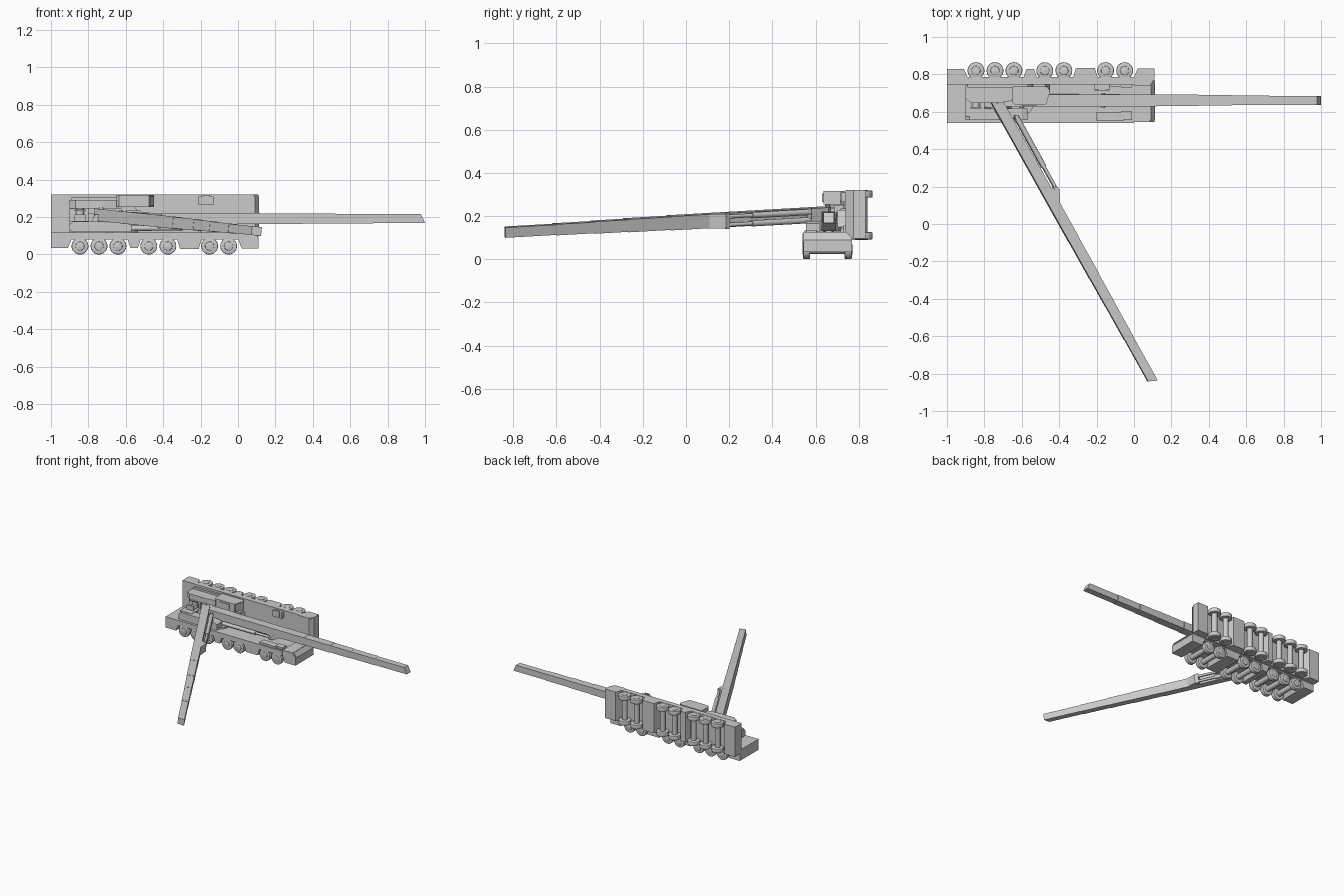
import bpy, bmesh, math
from mathutils import Matrix, Vector

if "Cube" in bpy.data.objects:
    bpy.data.objects.remove(bpy.data.objects["Cube"])

T, R = Matrix.Translation, Matrix.Rotation


def finish(bm, name, mat, smooth=False):
    bmesh.ops.recalc_face_normals(bm, faces=bm.faces)
    me = bpy.data.meshes.new(name)
    bm.to_mesh(me)
    bm.free()
    me.transform(mat)
    ob = bpy.data.objects.new(name, me)
    bpy.context.collection.objects.link(ob)
    if smooth:
        bpy.ops.object.select_all(action='DESELECT')
        ob.select_set(True)
        bpy.context.view_layer.objects.active = ob
        bpy.ops.object.shade_smooth_by_angle(angle=math.radians(35))
    return ob


def prism(name, mat, pts, y0, y1):
    """Side profile (x, z) extruded from y0 to y1."""
    bm = bmesh.new()
    f = bm.faces.new([bm.verts.new((x, y0, z)) for x, z in pts])
    ex = bmesh.ops.extrude_face_region(bm, geom=[f])
    bmesh.ops.translate(bm, vec=(0, y1 - y0, 0),
                        verts=[v for v in ex['geom'] if isinstance(v, bmesh.types.BMVert)])
    return finish(bm, name, mat)


def box(name, mat, x0, x1, y0, y1, z0, z1):
    return prism(name, mat, [(x0, z0), (x1, z0), (x1, z1), (x0, z1)], y0, y1)


def rod(name, mat, a, b, r, bevel=0, seg=24):
    a, b = Vector(a), Vector(b)
    d = b - a
    bm = bmesh.new()
    bmesh.ops.create_cone(bm, cap_ends=True, segments=seg, radius1=r, radius2=r, depth=d.length)
    if bevel:
        rim = [e for e in bm.edges if abs(e.verts[0].co.z - e.verts[1].co.z) < 1e-6]
        bmesh.ops.bevel(bm, geom=rim, offset=bevel, segments=2, affect='EDGES', profile=0.5)
    m = T((a + b) / 2) @ d.to_track_quat('Z', 'Y').to_matrix().to_4x4()
    return finish(bm, name, mat @ m, True)


def crane(tag, mat, pitch, yaw):
    n = lambda s: f"{tag}_{s}"

    # carrier body with trapezoid wheel arches
    prism(n("carrier"), mat, [
        (-1, .035), (-.91, .035), (-.89, .08), (-.59, .08), (-.575, .035), (-.535, .035),
        (-.52, .08), (-.325, .08), (-.31, .03), (-.21, .03), (-.195, .08), (0, .08),
        (0, .118), (-1, .118)], -.115, .115)
    # driver cab and windscreen
    prism(n("driver_cab"), mat, [(0, .08), (.02, .033), (.11, .033), (.11, .09),
                                 (.085, .125), (0, .125)], -.11, .115)
    prism(n("windscreen"), mat, [(.109, .094), (.113, .094), (.09, .124), (.086, .124)], -.1, .105)

    # wheels and axles
    for i, x in enumerate((-.845, -.743, -.642, -.477, -.375, -.152, -.05)):
        rod(n(f"axle_{i}"), mat, (x, -.09, .045), (x, .09, .045), .02, seg=16)
        for s, side in ((-1, "right"), (1, "left")):
            rod(n(f"wheel_{side}_{i}"), mat, (x, s * .08, .045), (x, s * .113, .045), .045, .005, 32)
            rod(n(f"hub_{side}_{i}"), mat, (x, s * .1, .045), (x, s * .116, .045), .024, .003)

    # deck equipment
    box(n("deck_locker"), mat, -.21, -.13, .06, .105, .11, .145)
    box(n("deck_locker_lid"), mat, -.19, -.15, .065, .112, .14, .152)
    prism(n("deck_step"), mat, [(-.2, .11), (-.02, .11), (-.02, .122), (-.1, .132), (-.2, .132)], -.105, -.055)
    box(n("deck_tray"), mat, -.07, -.01, -.1, -.05, .11, .135)

    # turntable and upper works
    rod(n("turntable"), mat, (-.62, 0, .11), (-.62, 0, .13), .085, seg=40)
    box(n("upper_base"), mat, -.89, -.57, -.1, .1, .12, .136)
    prism(n("engine_housing"), mat, [(-.9, .125), (-.57, .125), (-.57, .165), (-.6, .177),
                                     (-.88, .177), (-.9, .16)], -.1, -.037)
    prism(n("left_housing"), mat, [(-.9, .125), (-.62, .125), (-.62, .2), (-.72, .218),
                                   (-.87, .218), (-.9, .195)], .042, .085)
    box(n("counterweight"), mat, -.9, -.8, -.08, .08, .125, .18)
    rod(n("winch_drum"), mat, (-.845, -.035, .185), (-.845, .042, .185), .022)
    for y in (-.037, .028):
        box(n("winch_cheek"), mat, -.875, -.815, y, y + .008, .17, .215)
    for s in (-1, 1):
        y = .006 + s * .04
        prism(n("boom_bracket"), mat, [(-.8, .13), (-.65, .13), (-.7, .195), (-.73, .215),
                                       (-.765, .215)], y - .005, y + .005)
    # operator cab
    prism(n("operator_cab"), mat, [(-.65, .13), (-.47, .13), (-.45, .15), (-.475, .228),
                                   (-.635, .228), (-.65, .215)], .048, .112)
    prism(n("operator_windscreen"), mat, [(-.452, .156), (-.448, .156), (-.47, .223), (-.475, .223)],
          .053, .107)
    box(n("cab_roof_hatch"), mat, -.6, -.52, .06, .1, .226, .234)

    # telescopic boom
    b = mat @ T((-.745, .006, .192)) @ R(math.radians(yaw), 4, 'Z') @ R(math.radians(-pitch), 4, 'Y')
    ends = (0, .865, 1.09, 1.265, 1.47, 1.745)
    for i in range(5):
        h, w = .029 - i * .0013, .0325 - i * .0022
        x0, x1 = ends[i] - (.02 if i else 0), ends[i + 1]
        tip = .022 if i == 4 else 0
        base = .03 if i == 0 else 0
        prism(n(f"boom_section_{i}"), b, [(x0, -h + base), (x0 + base, -h), (x1, -h),
                                          (x1 - tip, h), (x0, h)] if base else
              [(x0, -h), (x1, -h), (x1 - tip, h), (x0, h)], -w, w)
    rod(n("boom_pivot"), b, (.02, -.046, 0), (.02, .046, 0), .012)
    # lift cylinders under the boom
    prism(n("lift_gusset"), b, [(.57, -.025), (.57, -.058), (.595, -.062), (.67, -.025)], -.033, .033)
    rod(n("lift_pin"), b, (.58, -.038, -.05), (.58, .038, -.05), .01, seg=16)
    for s in (-1, 1):
        rod(n("lift_barrel"), b, (.14, s * .019, -.052), (.45, s * .019, -.05), .014)
        rod(n("lift_piston"), b, (.44, s * .019, -.05), (.585, s * .019, -.05), .009, seg=16)
    rod(n("lift_foot"), b, (.145, -.038, -.052), (.145, .038, -.052), .011, seg=16)


# upright crane with lowered boom, and a second one lying on its side with raised boom
crane("level", T((0, .655, 0)), 0, 0)
crane("tipped", T((0, .865, .205)) @ R(math.radians(90), 4, 'X'), 60.7, -5.8)
